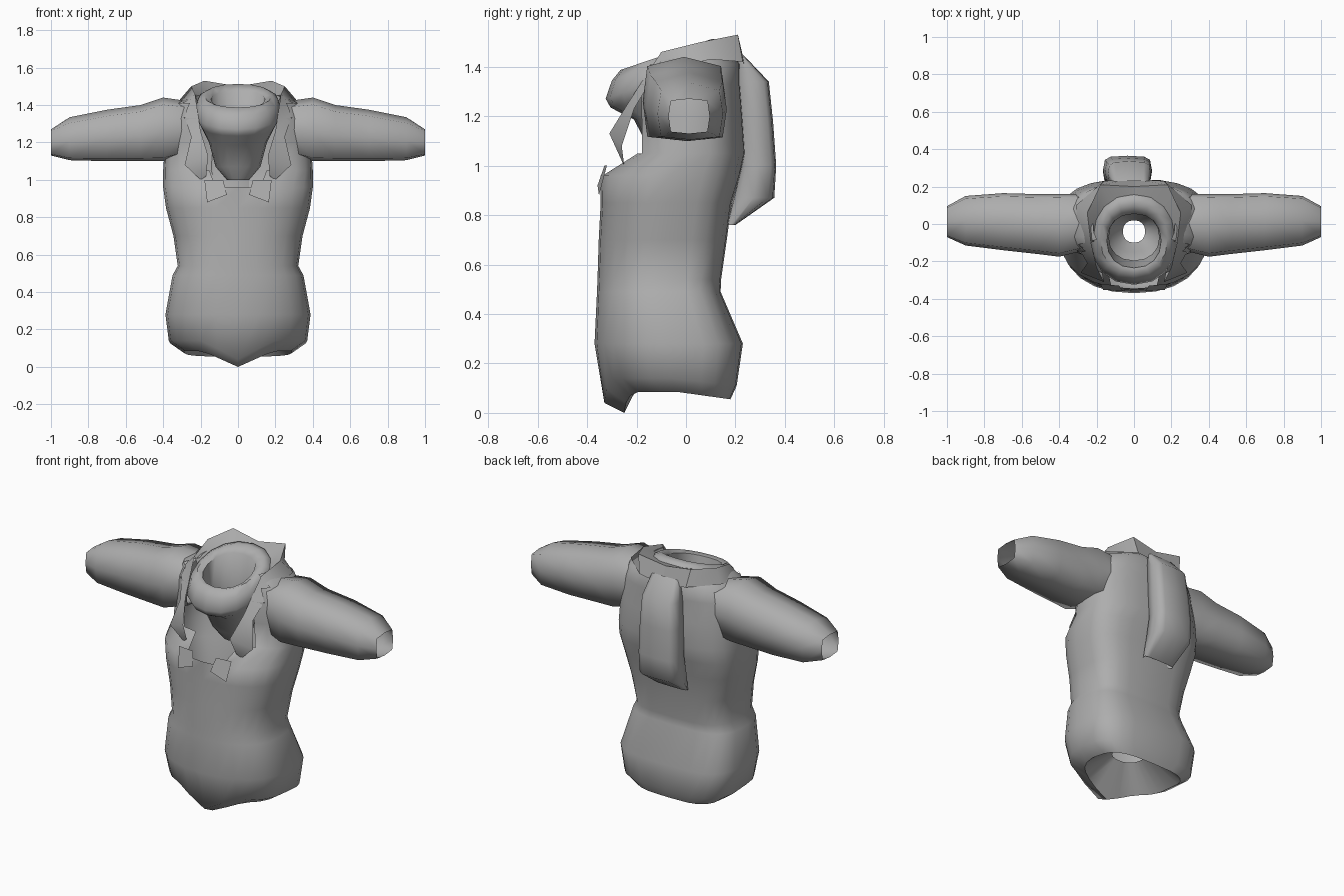
import bpy, math

grey = bpy.data.materials.new("grey cloth")
grey.diffuse_color = (0.42, 0.42, 0.42, 1)


def make(name, verts, faces, angle=60):
    me = bpy.data.meshes.new(name)
    me.from_pydata(verts, [], faces)
    me.materials.append(grey)
    ob = bpy.data.objects.new(name, me)
    bpy.context.collection.objects.link(ob)
    bpy.ops.object.select_all(action='DESELECT')
    ob.select_set(True)
    bpy.context.view_layer.objects.active = ob
    bpy.ops.object.mode_set(mode='EDIT')
    bpy.ops.mesh.select_all(action='SELECT')
    bpy.ops.mesh.normals_make_consistent(inside=False)
    bpy.ops.object.mode_set(mode='OBJECT')
    bpy.ops.object.shade_smooth_by_angle(angle=math.radians(angle))
    return ob


def oval(n, front, back=None):
    """Unit rounded-square outline with its own squareness for each half."""
    pts = []
    for i in range(n):
        a = 2 * math.pi * i / n
        c, s = round(math.cos(a), 9), round(math.sin(a), 9)
        e = back if back and s > 0 else front
        pts.append((math.copysign(abs(c) ** (2 / e), c), math.copysign(abs(s) ** (2 / e), s)))
    return pts


def loft(name, rings, skip=lambda c: False, angle=60):
    n = len(rings[0])
    verts = [p for r in rings for p in r]
    faces = []
    for k in range(len(rings) - 1):
        for i in range(n):
            j = (i + 1) % n
            f = (k * n + i, k * n + j, (k + 1) * n + j, (k + 1) * n + i)
            c = [sum(verts[v][d] for v in f) / 4 for d in range(3)]
            if not skip(c):
                faces.append(f)
    return make(name, verts, faces, angle)


# Torso: z, half width, front y, back y; starts with the turned-in hem
levels = [(0.22, 0.10, -0.14, 0.06), (0.085, 0.29, -0.25, 0.18), (0.14, 0.37, -0.33, 0.205),
          (0.28, 0.388, -0.37, 0.23), (0.49, 0.35, -0.36, 0.14), (0.54, 0.322, -0.358, 0.142),
          (0.70, 0.345, -0.353, 0.165), (0.85, 0.385, -0.345, 0.185), (0.96, 0.40, -0.345, 0.22),
          (1.05, 0.40, -0.20, 0.24), (1.20, 0.39, -0.20, 0.23), (1.33, 0.37, -0.20, 0.22),
          (1.41, 0.33, -0.19, 0.22), (1.455, 0.22, -0.15, 0.19)]
rings = []
for k, (z, w, f, b) in enumerate(levels):
    ring = []
    for u, v in oval(24, 2.25 if k < 9 else 2.8, 3.5 if k < 9 else 2.6):
        x, y = u * w, (f + b) / 2 + v * (b - f) / 2
        dip = 0.0
        if k in (1, 2) and v < 0:      # front hem tip
            dip = (0.085, 0.10)[k - 1] * max(0, 1 - abs(x) / 0.19)
        elif k in (1, 2):              # lower back hem
            dip = 0.03 * v
        ring.append((x, y, z - dip))
    rings.append(ring)


def front_opening(c):
    x, y, z = abs(c[0]), c[1], c[2]
    return y < -0.02 and ((z > 1.05 and x < 0.25) or (z > 0.97 and x < 0.12))


loft("torso", rings, front_opening)

# Neck funnel with a rolled, tilted collar: half width, centre y, half depth, z, tilt
neck = [(0.06, -0.04, 0.06, 1.00, 0), (0.12, -0.05, 0.10, 1.07, 0), (0.155, -0.07, 0.14, 1.20, 0.1),
        (0.20, -0.075, 0.23, 1.29, 0.24), (0.235, -0.07, 0.255, 1.36, 0.35),
        (0.215, -0.075, 0.225, 1.425, 0.36), (0.18, -0.08, 0.185, 1.45, 0.34),
        (0.145, -0.09, 0.145, 1.43, 0.32), (0.135, -0.07, 0.125, 1.20, 0.1)]
loft("neck_roll", [[(u * w, cy + v * d, z + v * d * t) for u, v in oval(16, 2.2)]
                   for w, cy, d, z, t in neck])

# Sleeves: x, y range, z range; open at the cuffs
sleeve = [(0.26, -0.14, 0.16, 1.14, 1.40), (0.40, -0.175, 0.16, 1.10, 1.42),
          (0.52, -0.16, 0.16, 1.10, 1.38), (0.70, -0.14, 0.165, 1.10, 1.355),
          (0.90, -0.115, 0.15, 1.105, 1.315), (1.0, -0.07, 0.095, 1.13, 1.27)]
for side, label in ((1, "right"), (-1, "left")):
    loft(label + "_sleeve",
         [[(side * x, (a + b) / 2 + u * (b - a) / 2,
            (c + d) / 2 + v * (d - c) / 2 + (0.02 if v > 0.99 and x < 0.95 else 0))
           for u, v in oval(8, 6)] for x, a, b, c, d in sleeve], angle=100)

# Hanging back piece: z, inner y, outer y, x range
tail = [(1.45, 0.20, 0.23, -0.11, 0.08), (1.34, 0.20, 0.335, -0.14, 0.09),
        (1.18, 0.21, 0.352, -0.155, 0.095), (1.00, 0.22, 0.365, -0.165, 0.095),
        (0.87, 0.19, 0.357, -0.165, 0.095), (0.76, 0.165, 0.20, -0.14, 0.08)]
loft("back_hood_tail", [[((l + r) / 2 + u * (r - l) / 2, (a + b) / 2 + v * (b - a) / 2, z)
                         for u, v in oval(12, 3.8)] for z, a, b, l, r in tail], angle=75)


def strip(name, outer, inner):
    n = len(outer)
    return make(name, outer + inner,
                [(i, i + 1, n + i + 1, n + i) for i in range(n - 1)], 50)


def mirror(pts, s):
    return [(s * x, y, z) for x, y, z in pts]


for side, label in ((1, "right"), (-1, "left")):
    # Standing collar running round into the lapel
    strip(label + "_collar",
          mirror([(0, 0.24, 1.40), (0.16, 0.23, 1.42), (0.31, 0.10, 1.43), (0.30, -0.12, 1.38),
                  (0.25, -0.21, 1.23), (0.285, -0.26, 1.08), (0.20, -0.25, 1.00)], side),
          mirror([(0, 0.20, 1.50), (0.18, 0.21, 1.53), (0.25, 0.06, 1.50), (0.23, -0.10, 1.46),
                  (0.20, -0.23, 1.26), (0.16, -0.31, 1.13), (0.17, -0.26, 1.02)], side))
    # Top of the collar folding inward to the neck roll
    strip(label + "_collar_fold",
          mirror([(0, 0.20, 1.50), (0.18, 0.21, 1.53), (0.25, 0.06, 1.50), (0.23, -0.10, 1.46)], side),
          mirror([(0, 0.13, 1.49), (0.12, 0.11, 1.48), (0.19, 0.03, 1.45), (0.21, -0.09, 1.40)], side))
    # Loose front flap at the bottom of the opening
    strip(label + "_front_flap",
          mirror([(0.18, -0.32, 1.00), (0.165, -0.352, 0.88)], side),
          mirror([(0.08, -0.33, 1.00), (0.06, -0.358, 0.92)], side))
